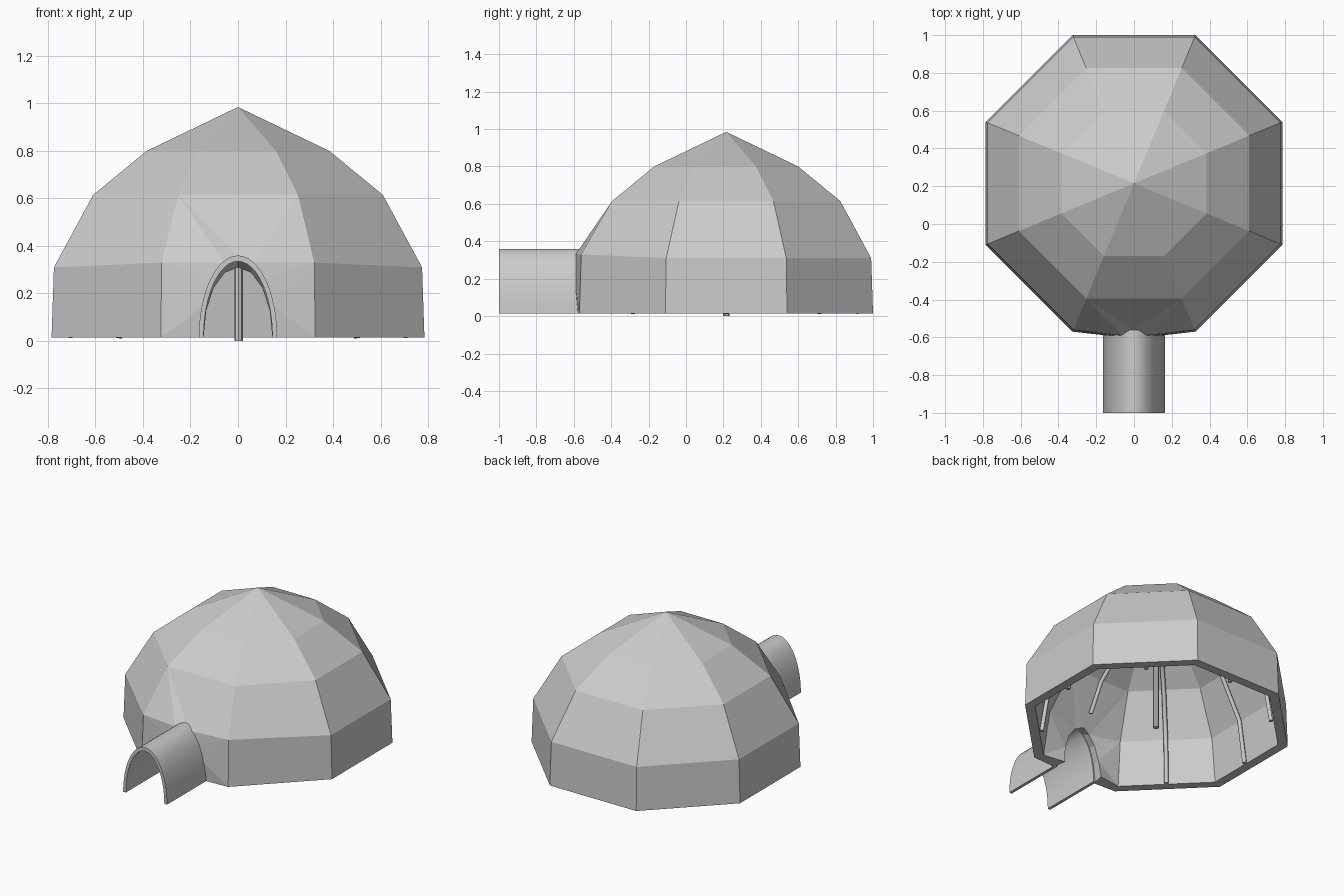
import bpy, bmesh
from math import pi, sin, cos

if "Cube" in bpy.data.objects:
    bpy.data.objects.remove(bpy.data.objects["Cube"])

CY = 0.215                       # dome centre in y
BASE = 0.015
OUTER = [(0.785, BASE), (0.775, 0.31), (0.61, 0.615), (0.385, 0.80)]  # apothem, z
INNER = [(0.725, BASE), (0.685, 0.305), (0.54, 0.58), (0.335, 0.75)]
N = 8                            # segments of the door arch
H = N // 2


def add_mesh(name, bm):
    bmesh.ops.recalc_face_normals(bm, faces=bm.faces)
    me = bpy.data.meshes.new(name)
    bm.to_mesh(me)
    bm.free()
    ob = bpy.data.objects.new(name, me)
    bpy.context.collection.objects.link(ob)
    return ob


def arch(a, b, n):
    return [(-a * cos(pi * i / n), BASE + b * sin(pi * i / n)) for i in range(n + 1)]


def skin(bm, levels, top, a, b, door_y, top_y, corner_z):
    """Octagonal dome surface with an arched doorway; returns its open rim."""
    rings = []
    for ap, z in levels:
        r = ap / cos(pi / 8)
        rings.append([bm.verts.new((r * cos(pi / 8 + k * pi / 4),
                                    CY + r * sin(pi / 8 + k * pi / 4), z)) for k in range(8)])
    apex = bm.verts.new((0, CY, top))
    for lv in range(3):
        for k in range(8):
            if k == 5 and lv < 2:
                continue         # doorway side is built below
            j = (k + 1) % 8
            bm.faces.new((rings[lv][k], rings[lv][j], rings[lv + 1][j], rings[lv + 1][k]))
    for k in range(8):
        bm.faces.new((rings[3][k], rings[3][(k + 1) % 8], apex))
    # doorway side: wall fanned around the arch
    door = [bm.verts.new((x, top_y if i == H else door_y + 0.012 * (i in (0, N)), z))
            for i, (x, z) in enumerate(arch(a, b, N))]
    for k, side in ((5, door[:H + 1]), (6, door[:H - 1:-1])):
        rings[1][k].co.z = corner_z
        low, mid, high = (rings[i][k] for i in range(3))
        bm.faces.new((low, side[0], side[1]))
        bm.faces.new((low, side[1], mid))
        for i in range(1, H - 1):
            bm.faces.new((mid, side[i], side[i + 1]))
        bm.faces.new((mid, side[-2], high))
        bm.faces.new((high, side[-2], side[-1]))
    bm.faces.new((door[H], rings[2][6], rings[2][5]))
    return [rings[0][(6 + i) % 8] for i in range(8)] + door


# dome shell: outer and inner skins joined along the ground and door rim
bm = bmesh.new()
rim_out = skin(bm, OUTER, 0.985, 0.16, 0.342, -0.59, -0.558, 0.33)
rim_in = skin(bm, INNER, 0.92, 0.145, 0.295, -0.50, -0.485, 0.31)
# rim starts at the right front corner, runs round to the left, then the arch
n = len(rim_out)
for i in range(n):
    j = (i + 1) % n
    bm.faces.new((rim_out[i], rim_out[j], rim_in[j], rim_in[i]))
add_mesh("dome_shell", bm)

# entrance tunnel: hollow half-ellipse extruded along y
bm = bmesh.new()
outline = arch(0.165, 0.345, 24) + arch(0.145, 0.32, 24)[::-1]
face = bm.faces.new([bm.verts.new((x, -1.0, z)) for x, z in outline])
ext = bmesh.ops.extrude_face_region(bm, geom=[face], use_keep_orig=True)
for v in ext["geom"]:
    if isinstance(v, bmesh.types.BMVert):
        v.co.y = -0.56
tunnel = add_mesh("entrance_tunnel", bm)
bpy.context.view_layer.objects.active = tunnel
tunnel.select_set(True)
bpy.ops.object.shade_smooth_by_angle()

# bent roof ribs, one along the middle of each side
FULL = [(0.71, 0.013), (0.668, 0.30), (0.528, 0.565), (0.328, 0.735), (0.0, 0.90)]
SHORT = [(0.63, 0.38)] + FULL[2:]        # stops above the doorway
for k in range(8):
    a = k * pi / 4
    path = SHORT if k == 6 else FULL
    cu = bpy.data.curves.new("roof_rib", 'CURVE')
    cu.dimensions = '3D'
    cu.bevel_depth = 0.014
    cu.bevel_resolution = 1
    cu.use_fill_caps = True
    sp = cu.splines.new('POLY')
    sp.points.add(len(path) - 1)
    for p, (r, z) in zip(sp.points, path):
        p.co = (r * cos(a), CY + r * sin(a), z, 1)
    bpy.context.collection.objects.link(bpy.data.objects.new("roof_rib", cu))

# centre pole
bpy.ops.mesh.primitive_cylinder_add(vertices=8, radius=0.018, depth=0.91,
                                    location=(0.003, CY, 0.455))
bpy.context.object.name = "centre_pole"
